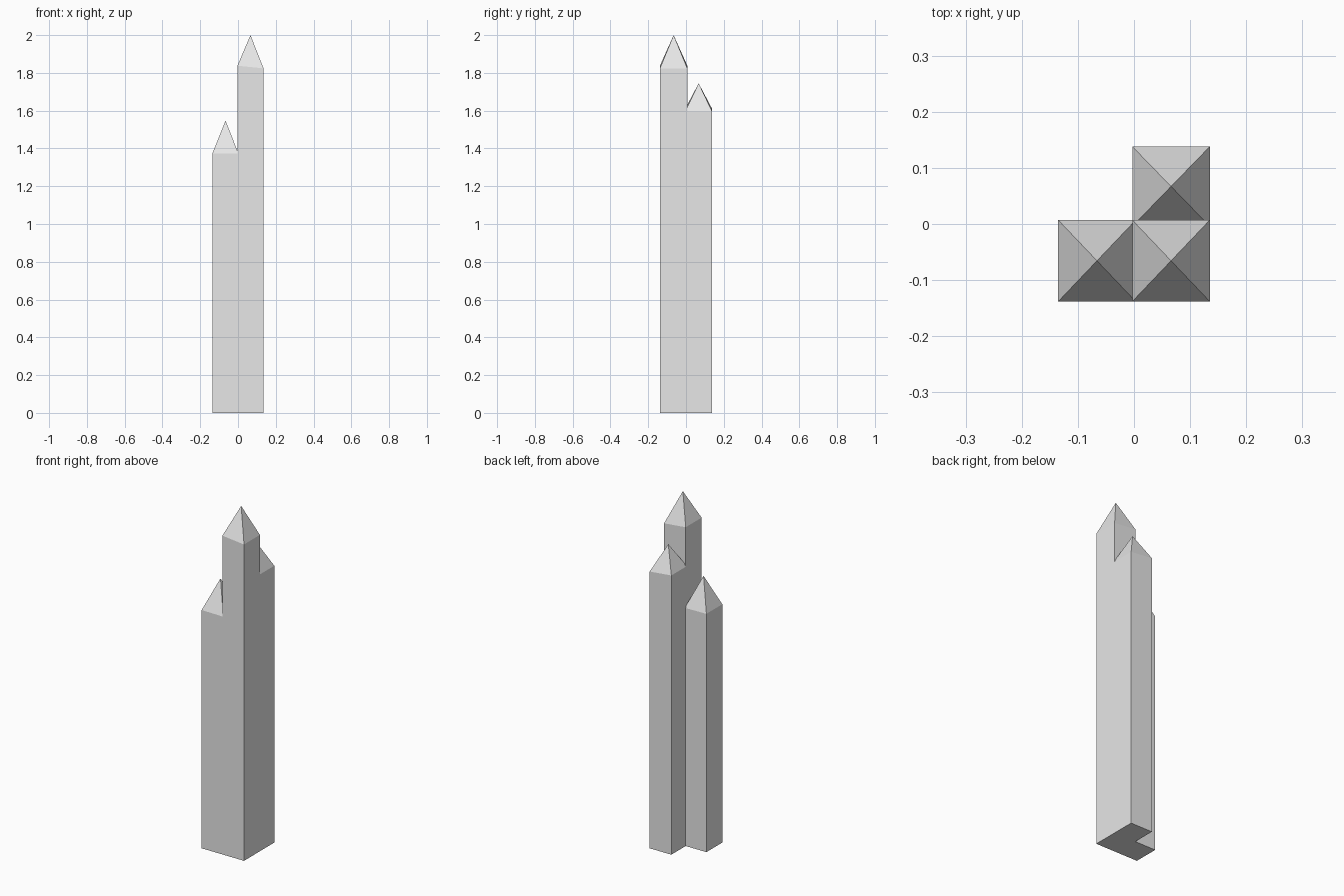
import bpy
import bmesh

cube = bpy.data.objects.get("Cube")
if cube:
    bpy.data.objects.remove(cube, do_unlink=True)

# Single stone colour
stone = bpy.data.materials.new("light grey stone")
stone.use_nodes = True
colour = (0.8, 0.8, 0.8, 1)
stone.diffuse_color = colour
stone.node_tree.nodes["Principled BSDF"].inputs["Base Color"].default_value = colour


def tower(name, x0, x1, y0, y1, eave_left, eave_right, peak):
    """Square shaft with a slightly sloping eave and a four-sided spire."""
    bm = bmesh.new()
    corners = [(x0, y0), (x1, y0), (x1, y1), (x0, y1)]
    base = [bm.verts.new((x, y, 0)) for x, y in corners]
    eave = [bm.verts.new((x, y, eave_left if x == x0 else eave_right))
            for x, y in corners]
    tip = bm.verts.new(((x0 + x1) / 2, (y0 + y1) / 2, peak))
    bm.faces.new(base[::-1])
    for i in range(4):
        j = (i + 1) % 4
        bm.faces.new((base[i], base[j], eave[j], eave[i]))
        bm.faces.new((eave[i], eave[j], tip))
    bmesh.ops.recalc_face_normals(bm, faces=bm.faces)
    mesh = bpy.data.meshes.new(name)
    bm.to_mesh(mesh)
    bm.free()
    mesh.materials.append(stone)
    obj = bpy.data.objects.new(name, mesh)
    bpy.context.collection.objects.link(obj)


# Three joined towers in an L-shaped plan
tower("tall_tower", -0.003, 0.135, -0.138, 0.007, 1.838, 1.824, 2.0)
tower("back_tower", -0.003, 0.135, -0.004, 0.138, 1.61, 1.596, 1.745)
tower("low_tower", -0.135, 0.003, -0.138, 0.007, 1.374, 1.372, 1.547)
